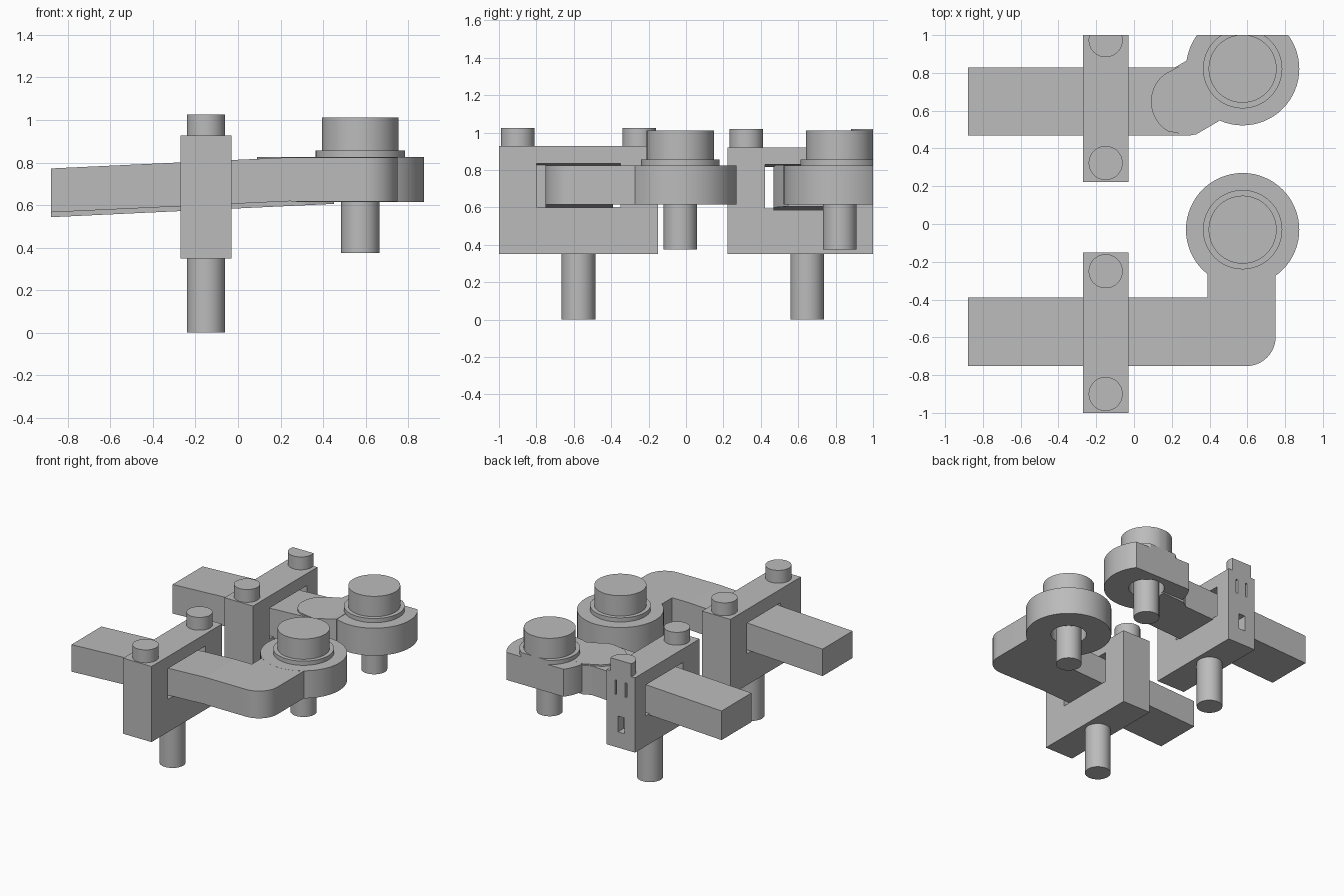
import bpy, bmesh, math
from mathutils import Vector

cube = bpy.data.objects.get("Cube")
if cube:
    bpy.data.objects.remove(cube, do_unlink=True)

grey = bpy.data.materials.new("plain grey")
grey.use_nodes = True
grey.diffuse_color = (0.5, 0.5, 0.5, 1)
grey.node_tree.nodes["Principled BSDF"].inputs["Base Color"].default_value = (0.5, 0.5, 0.5, 1)


def prism(name, outline, z0, z1, slope=0.0, origin=0.0):
    """Extrude a plan outline; slope tilts it along x about origin."""
    bm = bmesh.new()
    rings = [[bm.verts.new((x, y, z + slope * (x - origin))) for x, y in outline] for z in (z0, z1)]
    bm.faces.new(rings[0])
    bm.faces.new(rings[1])
    n = len(outline)
    for i in range(n):
        j = (i + 1) % n
        bm.faces.new((rings[0][i], rings[0][j], rings[1][j], rings[1][i]))
    bmesh.ops.recalc_face_normals(bm, faces=bm.faces)
    mesh = bpy.data.meshes.new(name)
    bm.to_mesh(mesh)
    bm.free()
    mesh.materials.append(grey)
    ob = bpy.data.objects.new(name, mesh)
    bpy.context.collection.objects.link(ob)
    return ob


def rect(x0, x1, y0, y1):
    return [(x0, y0), (x1, y0), (x1, y1), (x0, y1)]


def arc(cx, cy, r, a0=0, a1=360, n=64):
    full = a1 - a0 == 360
    steps = [math.radians(a0 + (a1 - a0) * i / n) for i in range(n if full else n + 1)]
    return [(cx + r * math.cos(a), cy + r * math.sin(a)) for a in steps]


def cut(ob, cutter):
    mod = ob.modifiers.new("cut", "BOOLEAN")
    mod.operation = "DIFFERENCE"
    mod.solver = "EXACT"
    mod.object = cutter
    bpy.context.view_layer.objects.active = ob
    bpy.ops.object.modifier_apply(modifier=mod.name)
    bpy.data.objects.remove(cutter, do_unlink=True)


def clamp_unit(side, yc, dz):
    """Slotted block with its post and two studs; returns the parts."""
    block = prism(side + "_block", rect(-0.27, -0.03, yc - 0.425, yc + 0.425), 0.35, 0.927 + dz)
    cut(block, prism("slot", rect(-0.4, 0.1, yc - 0.225, yc + 0.225), 0.60 + dz, 0.835 + dz, 0.05, -0.03))
    parts = [block, prism(side + "_post", arc(-0.15, yc, 0.09), 0, 0.36)]
    for tag, off in (("front", -0.325), ("back", 0.325)):
        parts.append(prism(f"{side}_{tag}_stud", arc(-0.15, yc + off, 0.09), 0.92 + dz, 1.025 + dz))
    return parts


def roller(side, yc):
    """Bored round boss carrying a collar, cap and shaft."""
    boss = prism(side + "_boss", arc(0.575, yc, 0.3), 0.615, 0.825)
    cut(boss, prism("bore", arc(0.575, yc, 0.125), 0.5, 0.78))
    return [boss,
            prism(side + "_collar", arc(0.575, yc, 0.21), 0.824, 0.857),
            prism(side + "_cap", arc(0.575, yc, 0.18), 0.856, 1.012),
            prism(side + "_shaft", arc(0.575, yc, 0.09), 0.375, 0.80)]


# Front unit with an L-shaped arm
clamp_unit("front", -0.575, 0)
roller("front", -0.03)
prism("front_slot_filler", rect(-0.27, -0.2, -0.805, -0.752), 0.57, 0.84)
prism("front_arm_bar", rect(-0.88, 0.25, -0.752, -0.39), 0.566, 0.772, 0.0465, -0.88)
elbow = [(0.25, -0.752)] + arc(0.595, -0.597, 0.155, -90, 0, 16)
elbow += [(0.75, -0.25), (0.39, -0.25), (0.39, -0.39), (0.25, -0.39)]
prism("front_arm_elbow", elbow, 0.6165, 0.8245)

# Rear unit with a straight arm and a raised round pad
rear = clamp_unit("rear", 0.648, -0.006)
rear += roller("rear", 0.822)
neck = [(-0.88, 0.468), (0.29, 0.468), (0.33, 0.475), (0.45, 0.545),
        (0.45, 0.86), (0.27, 0.86), (0.215, 0.828), (-0.88, 0.828)]
prism("rear_arm_bar", neck, 0.543, 0.765, 0.047, -0.88)
pad = arc(0.272, 0.648, 0.182, 125, 240, 24) + [(0.29, 0.47), (0.33, 0.477), (0.45, 0.547), (0.45, 0.85), (0.27, 0.85)]
prism("rear_arm_pad", pad, 0.62, 0.8255)

# Rear unit is sliced flat on its back side
for ob in rear:
    if max(v.co.y for v in ob.data.vertices) > 1:
        cut(ob, prism("slice", rect(-2, 2, 1, 2), -1, 2))

# Grooves and a small pocket in the sliced face
block = rear[0]
for x0, x1, z0, z1 in ((-0.115, -0.1, 0.75, 0.86), (-0.2, -0.185, 0.75, 0.86), (-0.18, -0.125, 0.47, 0.59)):
    cut(block, prism("groove", rect(x0, x1, 0.93, 1.1), z0, z1))

# Smooth round sides, sharp edges
for ob in bpy.context.scene.objects:
    ob.select_set(ob.type == "MESH")
    if ob.type == "MESH":
        bpy.context.view_layer.objects.active = ob
bpy.ops.object.shade_smooth_by_angle(angle=math.radians(30))
